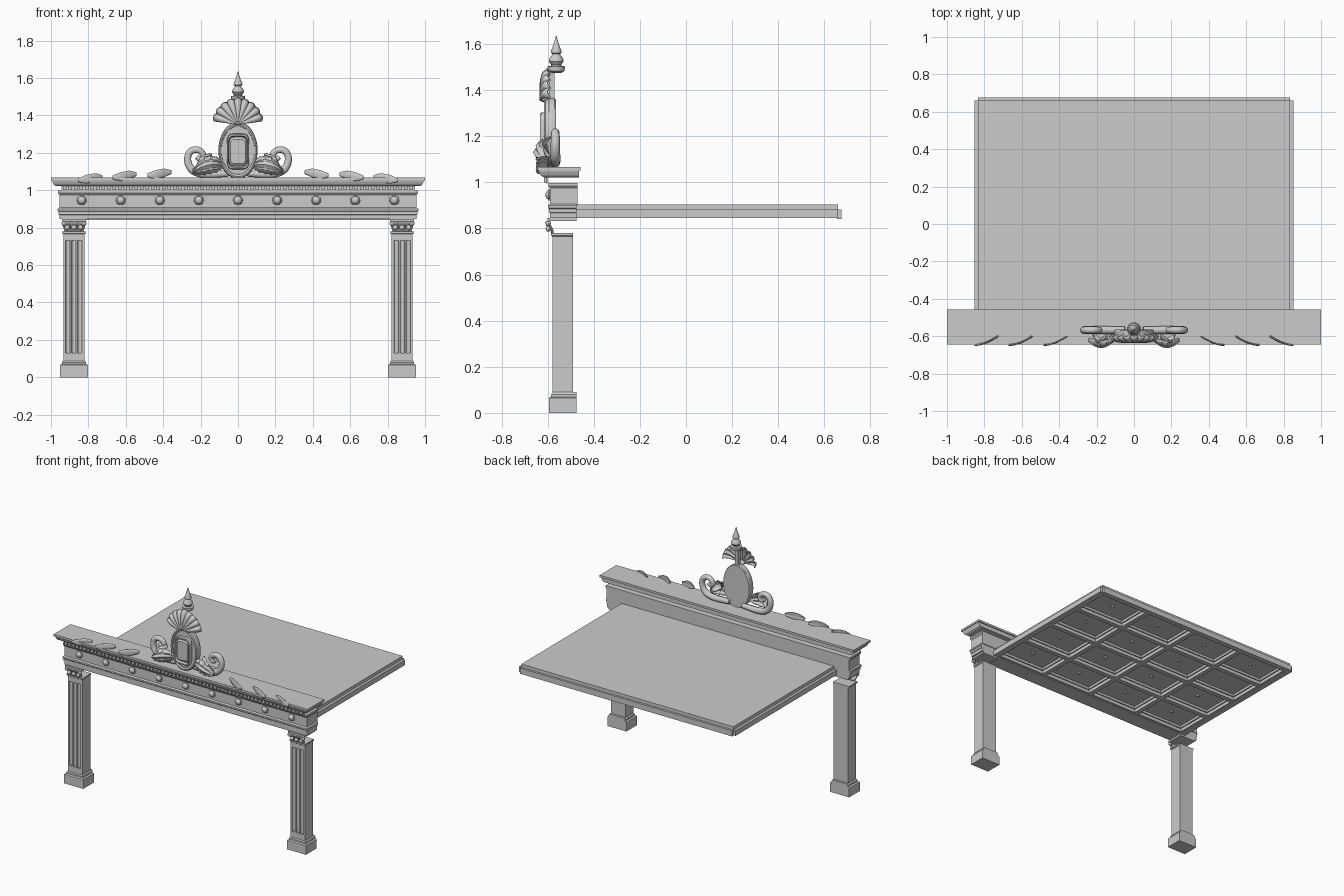
import bpy
import bmesh
from math import sin, cos, pi, radians, sqrt
from mathutils import Matrix, Vector

old = bpy.data.objects.get("Cube")
if old:
    bpy.data.objects.remove(old, do_unlink=True)

stone = bpy.data.materials.new("grey stone")
stone.use_nodes = True
stone.diffuse_color = (0.6, 0.6, 0.6, 1)
stone.node_tree.nodes["Principled BSDF"].inputs["Base Color"].default_value = stone.diffuse_color


def finish(name, bm, smooth=True):
    """Turn a bmesh into a named stone object."""
    bmesh.ops.recalc_face_normals(bm, faces=bm.faces[:])
    mesh = bpy.data.meshes.new(name)
    bm.to_mesh(mesh)
    bm.free()
    obj = bpy.data.objects.new(name, mesh)
    bpy.context.collection.objects.link(obj)
    mesh.materials.append(stone)
    if smooth:
        bpy.ops.object.select_all(action="DESELECT")
        obj.select_set(True)
        bpy.context.view_layer.objects.active = obj
        bpy.ops.object.shade_smooth_by_angle(angle=radians(35))
    return obj


def skin(bm, rings, closed=True, caps=True):
    """Bridge equal rings of points, with optional end caps."""
    rows = [[bm.verts.new(p) for p in ring] for ring in rings]
    count = len(rows[0])
    for low, high in zip(rows, rows[1:]):
        for i in range(count if closed else count - 1):
            j = (i + 1) % count
            bm.faces.new((low[i], low[j], high[j], high[i]))
    if caps:
        bm.faces.new(rows[0][::-1])
        bm.faces.new(rows[-1])


def rect(x0, x1, y0, y1, z):
    return [(x0, y0, z), (x1, y0, z), (x1, y1, z), (x0, y1, z)]


def moulding(name, x0, x1, y0, y1, profile):
    """Stepped block: each profile point is (overhang, height); the back stays flat."""
    bm = bmesh.new()
    skin(bm, [rect(x0 - o, x1 + o, y0 - o, y1, z) for o, z in profile])
    return finish(name, bm, False)


def box(name, x0, x1, y0, y1, z0, z1):
    return moulding(name, x0, x1, y0, y1, [(0, z0), (0, z1)])


def add_ball(bm, centre, size, segments=16):
    matrix = Matrix.Translation(centre) @ Matrix.Diagonal((*size, 1))
    bmesh.ops.create_uvsphere(bm, u_segments=segments, v_segments=segments // 2, radius=1, matrix=matrix)


def plate(name, outline, layers):
    """Front-facing relief: layers are (y, scale, about-centre height)."""
    bm = bmesh.new()
    skin(bm, [[(x * s, y, c + z * s) for x, z in outline] for y, s, c in layers])
    return finish(name, bm)


def sheet(name, point, nu, nv, thickness):
    """Thin curved surface from point(u, v), u and v in 0..1."""
    bm = bmesh.new()
    skin(bm, [[point(i / nu, j / nv) for i in range(nu + 1)] for j in range(nv + 1)], False, False)
    bmesh.ops.remove_doubles(bm, verts=bm.verts[:], dist=0.0004)
    obj = finish(name, bm)
    mod = obj.modifiers.new("thickness", "SOLIDIFY")
    mod.thickness = thickness
    mod.offset = 0
    return obj


def tube(name, path, radii):
    """Tapered round curve through the given points."""
    data = bpy.data.curves.new(name, "CURVE")
    data.dimensions = "3D"
    data.bevel_depth = 1
    data.bevel_resolution = 3
    data.resolution_u = 6
    data.use_fill_caps = True
    spline = data.splines.new("NURBS")
    spline.points.add(len(path) - 1)
    for p, co, r in zip(spline.points, path, radii):
        p.co = (*co, 1)
        p.radius = r
    spline.use_endpoint_u = True
    spline.order_u = 3
    data.materials.append(stone)
    obj = bpy.data.objects.new(name, data)
    bpy.context.collection.objects.link(obj)


# Fluted pilasters with pedestal and leafy capital
def pilaster(side, label):
    cx = side * 0.877
    moulding(label + "_pedestal", cx - 0.065, cx + 0.065, -0.585, -0.475,
             [(0.01, 0), (0.01, 0.065), (0, 0.07), (0, 0.08), (-0.007, 0.09)])
    w, front, back = 0.057, -0.58, -0.49
    box(label + "_shaft_foot", cx - w, cx + w, front, back, 0.085, 0.13)
    box(label + "_shaft_head", cx - w, cx + w, front, back, 0.73, 0.768)
    moulding(label + "_necking", cx - w, cx + w, front, back, [(0, 0.765), (0.006, 0.77), (0.006, 0.78)])
    outline = [(cx - w, front)]
    for k in (-1, 0, 1):
        for a in range(7):
            t = pi * a / 6
            outline.append((cx + k * 0.032 - 0.012 * cos(t), front + 0.014 * sin(t)))
    outline += [(cx + w, front), (cx + w, back), (cx - w, back)]
    bm = bmesh.new()
    skin(bm, [[(x, y, z) for x, y in outline] for z in (0.13, 0.73)])
    finish(label + "_fluted_shaft", bm)

    def leaf(u, v):
        wave = 0.006 * abs(sin(3 * pi * u))
        return (cx + (u - 0.5) * (0.1 + 0.025 * v), -0.577 - 0.026 * v * v - wave, 0.78 + 0.05 * v)
    sheet(label + "_capital_leaves", leaf, 24, 6, 0.006)
    bm = bmesh.new()
    for k in (-1, 0, 1):
        add_ball(bm, (cx + k * 0.036, -0.597, 0.8), (0.014, 0.012, 0.014), 12)
    for k in (-1, 1):
        add_ball(bm, (cx + k * 0.052, -0.598, 0.822), (0.015, 0.012, 0.012), 12)
    finish(label + "_capital_curls", bm)
    box(label + "_abacus", cx - 0.065, cx + 0.065, -0.6, -0.475, 0.832, 0.846)


pilaster(1, "left")
pilaster(-1, "right")

# Entablature: architrave, frieze, dentils, cornice
moulding("architrave", -0.955, 0.955, -0.59, -0.475,
         [(0, 0.845), (0, 0.868), (0.004, 0.87), (0.004, 0.885), (0.009, 0.89), (0.009, 0.9), (0, 0.907)])
moulding("frieze", -0.955, 0.955, -0.59, -0.47,
         [(0, 0.9), (0, 0.975), (0.007, 0.985), (0.007, 0.998)])
box("dentil_backing", -0.945, 0.945, -0.605, -0.6, 0.996, 1.026)
bm = bmesh.new()
teeth = 64
for i in range(teeth):
    x = -0.94 + 1.88 * (i + 0.5) / teeth
    skin(bm, [rect(x - 0.009, x + 0.009, -0.617, -0.604, z) for z in (1, 1.024)])
finish("dentils", bm, False)
moulding("cornice", -0.97, 0.97, -0.615, -0.465,
         [(0, 1.022), (0.01, 1.026), (0.015, 1.03), (0.022, 1.045), (0.024, 1.052)])
box("cornice_cap", -1, 1, -0.645, -0.457, 1.052, 1.067)

bm = bmesh.new()
for i in range(-4, 5):
    centre = Vector((i * 0.209, -0.59, 0.946))
    add_ball(bm, centre, (0.022, 0.02, 0.022))
    for k in range(10):
        t = k * pi / 5
        add_ball(bm, centre + Vector((0.019 * cos(t), 0, 0.019 * sin(t))), (0.008, 0.008, 0.008), 8)
finish("frieze_rosettes", bm)

# Coffered ceiling slab
box("ceiling_top", -0.835, 0.835, -0.475, 0.66, 0.893, 0.905)
for side, label in ((1, "left"), (-1, "right")):
    x0, x1, x2 = sorted((side * 0.815, side * 0.835)), sorted((side * 0.83, side * 0.853)), 0
    box(label + "_ceiling_rail", *x0, -0.475, 0.66, 0.845, 0.9)
    box(label + "_ceiling_trim", *x1, -0.475, 0.66, 0.845, 0.882)
box("back_ceiling_rail", -0.835, 0.835, 0.64, 0.66, 0.845, 0.9)
box("back_ceiling_trim", -0.835, 0.835, 0.655, 0.675, 0.842, 0.882)
bm = bmesh.new()
bmesh.ops.create_grid(bm, x_segments=4, y_segments=4, size=1,
                      matrix=Matrix.Translation((0, 0.083, 0.85)) @ Matrix.Diagonal((0.82, 0.56, 1, 1)))
for inset, depth in ((0.024, 0), (0.002, 0.022), (0.012, 0), (0.002, 0.016)):
    cells = [f for f in bm.faces if f.calc_area() > 0.04]
    bmesh.ops.inset_individual(bm, faces=cells, thickness=inset, depth=depth)
for f in bm.faces:
    f.normal_update()
bmesh.ops.reverse_faces(bm, faces=bm.faces[:])
mesh_centres = [f.calc_center_median() for f in bm.faces if f.calc_area() > 0.04]
for c in mesh_centres:
    add_ball(bm, c, (0.014, 0.014, 0.012), 10)
finish("ceiling_coffers", bm, False)

# Cartouche: oval backing, raised ring, rounded panel
oval = [(0.105 * cos(t), 0.152 * sin(t)) for t in (k * pi / 24 for k in range(48))]
plate("cartouche_back", oval, [(-0.565, 0.97, 1.213), (-0.57, 1, 1.213), (-0.595, 1, 1.213), (-0.603, 0.95, 1.213)])


def ring(name, outline, cz, layers):
    bm = bmesh.new()
    skin(bm, [[(x * s, y, cz + z * s) for x, z in outline] for y, s in layers], True, False)
    finish(name, bm)


ring("cartouche_rim", oval, 1.213, [(-0.59, 1), (-0.61, 0.98), (-0.615, 0.92), (-0.61, 0.85), (-0.595, 0.83)])
panel = []
for k in range(32):
    t = k * pi / 16 + pi / 32
    c, s = cos(t), sin(t)
    panel.append((0.06 * abs(c) ** 0.4 * (1 if c > 0 else -1), 0.096 * abs(s) ** 0.4 * (1 if s > 0 else -1)))
ring("panel_frame", panel, 1.207, [(-0.59, 1), (-0.628, 1), (-0.633, 0.96), (-0.633, 0.88), (-0.615, 0.82)])
plate("panel_face", panel, [(-0.59, 0.8, 1.207), (-0.618, 0.8, 1.207), (-0.627, 0.68, 1.207)])


# Scallop shell crest
def shell(u, v):
    t = radians(8) + radians(164) * u
    rib = abs(sin(9 * pi * u))
    r = (0.1 + 0.9 * v) * (1 - 0.06 * v * (1 - rib))
    y = -0.588 - 0.042 * sqrt(max(0, 1 - v * v)) - 0.013 * v * rib
    return (0.135 * r * cos(t), y, 1.352 + 0.14 * r * sin(t))


sheet("shell_crest", shell, 90, 10, 0.008)
bm = bmesh.new()
add_ball(bm, (0, -0.615, 1.365), (0.03, 0.02, 0.018))
finish("shell_hinge", bm)
box("shell_support", -0.012, 0.012, -0.595, -0.57, 1.35, 1.48)

# Turned finial
profile = [(0.022, 1.475), (0.036, 1.484), (0.038, 1.503), (0.022, 1.506), (0.022, 1.511), (0.032, 1.524),
           (0.03, 1.537), (0.016, 1.556), (0.023, 1.562), (0.023, 1.57), (0.014, 1.592), (0.001, 1.637)]
bm = bmesh.new()
skin(bm, [[(r * cos(k * pi / 12), -0.563 + r * sin(k * pi / 12), z) for k in range(24)] for r, z in profile])
finish("finial", bm)

# Volutes with acanthus leaves beside the cartouche
volute = [(0.05, 1.09), (0.12, 1.085), (0.19, 1.085), (0.25, 1.105), (0.275, 1.165), (0.255, 1.215),
          (0.205, 1.218), (0.18, 1.185), (0.2, 1.16), (0.222, 1.178)]
widths = [0.018, 0.02, 0.022, 0.022, 0.02, 0.019, 0.018, 0.017, 0.016, 0.014]
for side, label in ((1, "left"), (-1, "right")):
    tube(label + "_volute", [(side * x, -0.567, z) for x, z in volute], widths)

    def acanthus(u, v):
        lobes = 1 - 0.14 * abs(sin(5 * pi * u))
        half = 0.05 * sin(pi * (0.08 + 0.9 * u)) ** 0.7 * lobes
        a = (v - 0.5) * 2
        return (side * (0.085 + 0.155 * u), -0.6 - 0.055 * sin(pi * u * 0.85) * (1 - 0.5 * a * a)
                - 0.004 * cos(3 * pi * a), 1.135 - 0.035 * u + 0.055 * sin(pi * u) * 0.3 + half * a)
    sheet(label + "_acanthus_leaf", acanthus, 30, 10, 0.008)

    def upper_leaf(u, v):
        half = 0.032 * sin(pi * (0.05 + 0.93 * u)) * (1 - 0.15 * abs(sin(4 * pi * u)))
        a = (v - 0.5) * 2
        return (side * (0.215 - 0.07 * u + half * a * 0.8), -0.585 - 0.04 * sin(pi * u) - 0.01 * (1 - a * a),
                1.11 + 0.085 * u + half * a * 0.6)
    sheet(label + "_curled_leaf", upper_leaf, 24, 8, 0.007)

    # Loose leaves along the cornice edge
    for n, (x, z) in enumerate(((0.42, 1.088), (0.607, 1.077), (0.79, 1.063))):
        def leaf(u, v):
            half = 0.025 * sin(pi * (0.04 + 0.92 * u)) ** 0.6 * (1 - 0.1 * abs(sin(3 * pi * u)))
            a = (v - 0.5) * 2
            return (side * (x - 0.063 + 0.126 * u), -0.598 - 0.047 * sin(pi * u / 2) - 0.004 * (1 - a * a),
                    z + 0.008 * cos(pi * u) + half * a)
        sheet(f"{label}_cornice_leaf_{n + 1}", leaf, 20, 6, 0.006)
